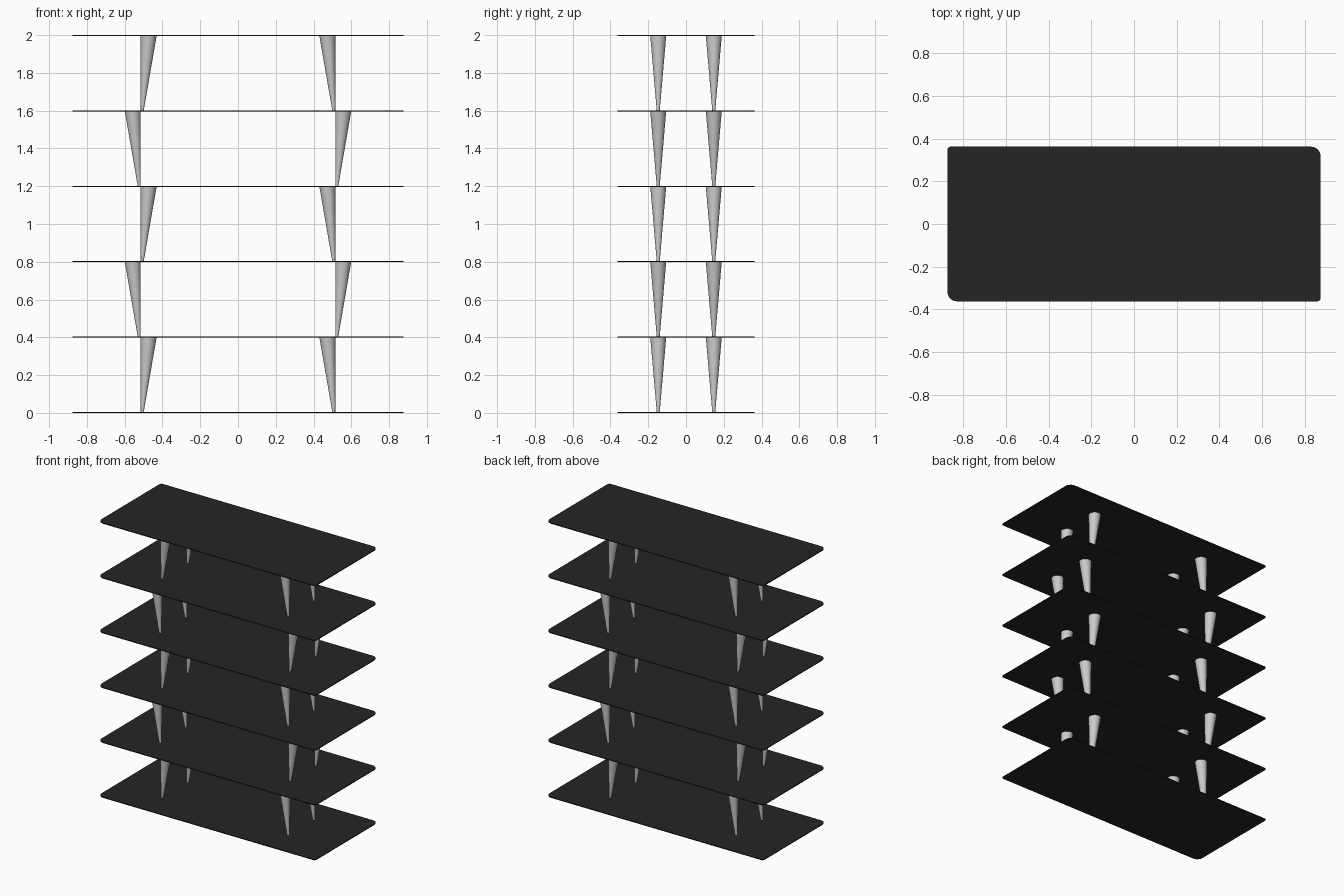
import bpy, bmesh, math

if "Cube" in bpy.data.objects:
    bpy.data.objects.remove(bpy.data.objects["Cube"])

W, D, T = 0.875, 0.3625, 0.006      # shelf half width, half depth, thickness
LEVELS = 6
STEP = (2.0 - T) / (LEVELS - 1)

dark = bpy.data.materials.new("dark_board")
dark.diffuse_color = (0.018, 0.018, 0.018, 1)
dark.use_nodes = True
dark.node_tree.nodes["Principled BSDF"].inputs["Base Color"].default_value = dark.diffuse_color


def add_object(name, bm, material=None):
    bmesh.ops.recalc_face_normals(bm, faces=bm.faces)
    mesh = bpy.data.meshes.new(name)
    bm.to_mesh(mesh)
    bm.free()
    if material:
        mesh.materials.append(material)
    obj = bpy.data.objects.new(name, mesh)
    bpy.context.collection.objects.link(obj)
    return obj


def shelf(name, z):
    # board with two large and two small rounded corners, diagonally paired
    bm = bmesh.new()
    verts = []
    corners = [(1, 1, 0.045), (-1, 1, 0.015), (-1, -1, 0.045), (1, -1, 0.015)]
    for i, (sx, sy, r) in enumerate(corners):
        for k in range(9):
            a = math.pi / 2 * (i + k / 8)
            verts.append(bm.verts.new((sx * (W - r) + r * math.cos(a),
                                       sy * (D - r) + r * math.sin(a), z)))
    face = bm.faces.new(verts)
    ext = bmesh.ops.extrude_face_region(bm, geom=[face])["geom"]
    bmesh.ops.translate(bm, vec=(0, 0, T),
                        verts=[v for v in ext if isinstance(v, bmesh.types.BMVert)])
    return add_object(name, bm, dark)


def leg(name, sx, sy, lean, z0, z1, r0=0.008, r1=0.042, n=32):
    # slanted cone with one side kept vertical at x = 0.515
    bm = bmesh.new()
    rings = []
    for r, z in ((r0, z0), (r1, z1)):
        cx = sx * (0.515 + lean * r)
        rings.append([bm.verts.new((cx + r * math.cos(2 * math.pi * k / n),
                                    sy * 0.147 + r * math.sin(2 * math.pi * k / n), z))
                      for k in range(n)])
    lo, hi = rings
    for k in range(n):
        j = (k + 1) % n
        bm.faces.new((lo[k], lo[j], hi[j], hi[k])).smooth = True
    bm.faces.new(lo[::-1])
    bm.faces.new(hi)
    for ring in rings:
        for k in range(n):
            bm.edges.get((ring[k], ring[(k + 1) % n])).smooth = False
    return add_object(name, bm)


# shelves, with legs alternating inward and outward per tier
for i in range(LEVELS):
    shelf(f"shelf_{i + 1}", i * STEP)
    if i < LEVELS - 1:
        lean = -1 if i % 2 == 0 else 1
        for sx, side in ((-1, "left"), (1, "right")):
            for sy, end in ((-1, "front"), (1, "back")):
                leg(f"leg_{i + 1}_{end}_{side}", sx, sy, lean,
                    i * STEP + T, (i + 1) * STEP)
